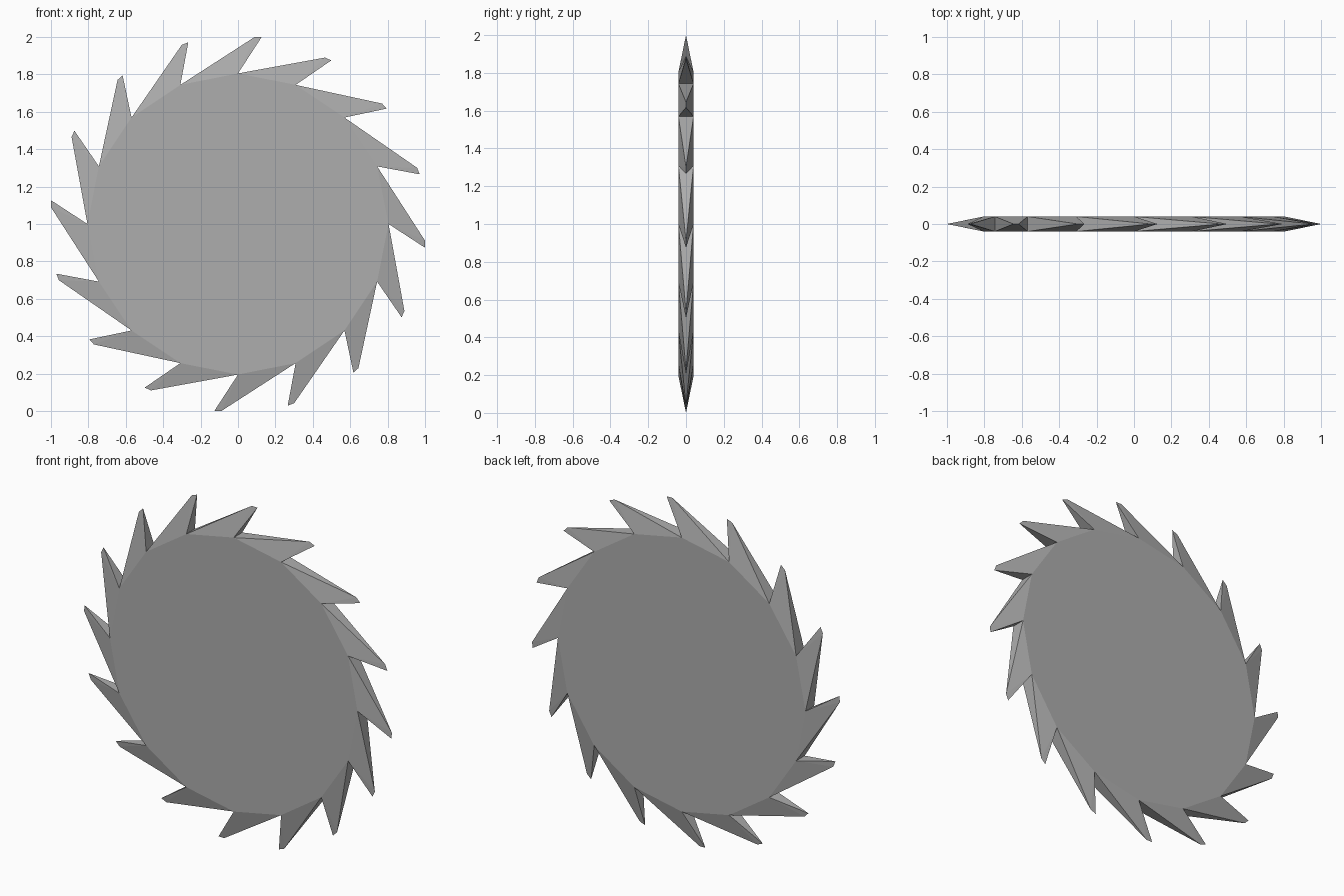
import bpy, bmesh, math

if "Cube" in bpy.data.objects:
    bpy.data.objects.remove(bpy.data.objects["Cube"])

TEETH = 16
STEP = 2 * math.pi / TEETH
ROOT_R = 0.805      # radius of the disc and tooth roots
HALF = 0.04         # half thickness of the blade

steel = bpy.data.materials.new("grey steel")
steel.diffuse_color = (0.42, 0.42, 0.42, 1)
steel.use_nodes = True
steel.node_tree.nodes["Principled BSDF"].inputs["Base Color"].default_value = steel.diffuse_color


def polar(radius, angle, y):
    return (radius * math.cos(angle), y, 1 + radius * math.sin(angle))


def finish(bm, name):
    bmesh.ops.recalc_face_normals(bm, faces=bm.faces)
    mesh = bpy.data.meshes.new(name)
    bm.to_mesh(mesh)
    bm.free()
    mesh.materials.append(steel)
    obj = bpy.data.objects.new(name, mesh)
    bpy.context.collection.objects.link(obj)
    return obj


# Flat sixteen-sided disc
bm = bmesh.new()
front, back = [[bm.verts.new(polar(ROOT_R, i * STEP, y)) for i in range(TEETH)]
               for y in (-HALF, HALF)]
bm.faces.new(front)
bm.faces.new(back)
for i in range(TEETH):
    j = (i + 1) % TEETH
    bm.faces.new((front[i], front[j], back[j], back[i]))
finish(bm, "blade_disc")

# Raked teeth, each a wedge tapering to a short edge in the middle plane
bm = bmesh.new()
for i in range(TEETH):
    a = i * STEP
    f0, b0, f1, b1 = [bm.verts.new(polar(ROOT_R, ang, y))
                      for ang in (a, a + STEP) for y in (-HALF, HALF)]
    tip0 = bm.verts.new(polar(1.007, a - math.radians(7.2), 0))
    tip1 = bm.verts.new(polar(1.004, a - math.radians(5.1), 0))
    for face in ((f0, f1, tip1), (f0, tip1, tip0),
                 (b0, tip1, b1), (b0, tip0, tip1),
                 (f0, tip0, b0), (f1, b1, tip1), (f0, b0, b1, f1)):
        bm.faces.new(face)
finish(bm, "saw_teeth")
